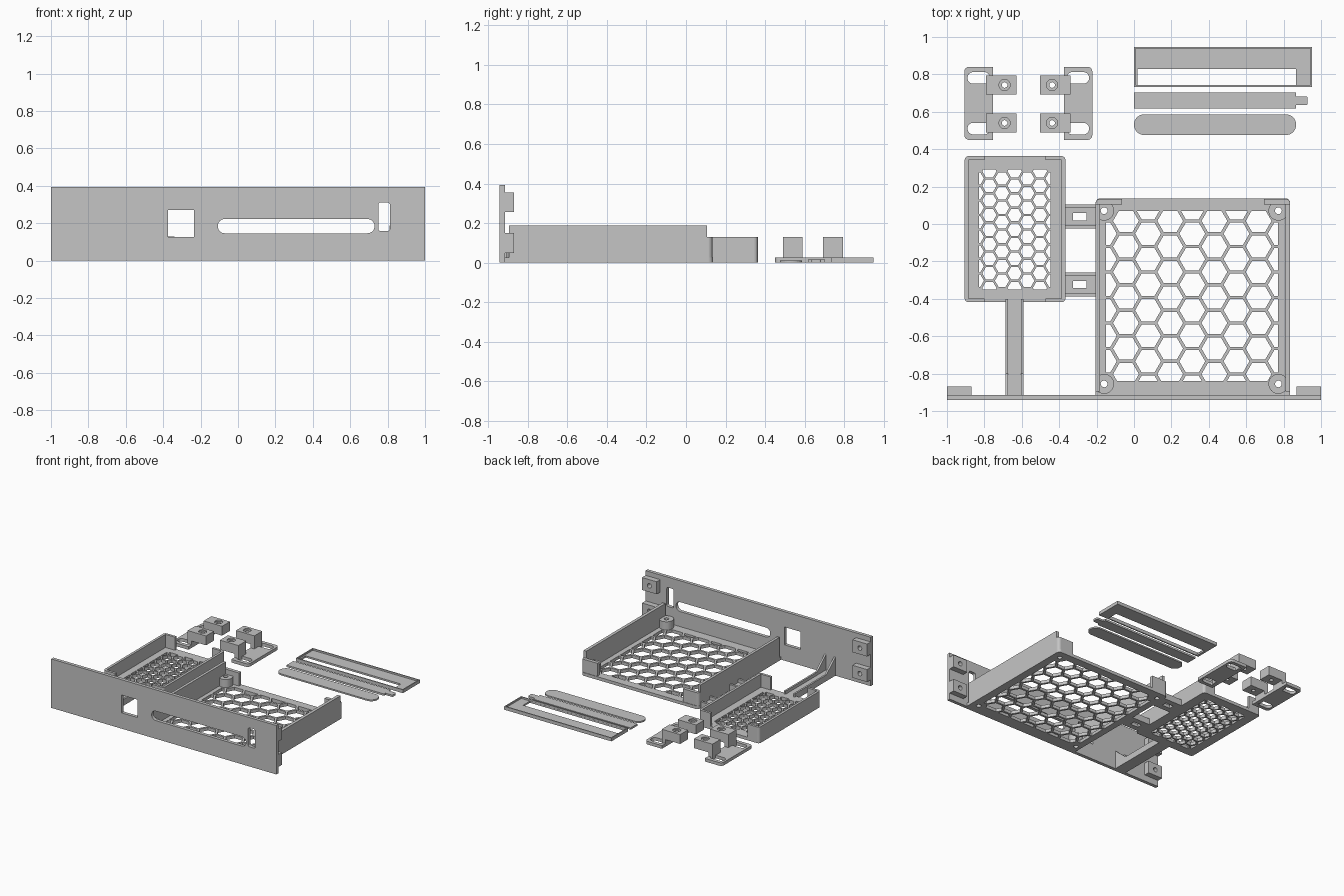
import bpy, bmesh, math
from mathutils import Vector

cube = bpy.data.objects.get("Cube")
if cube:
    bpy.data.objects.remove(cube, do_unlink=True)

grey = bpy.data.materials.new("light_grey")
grey.use_nodes = True
COLOUR = (0.56, 0.56, 0.56, 1)
grey.diffuse_color = COLOUR
grey.node_tree.nodes["Principled BSDF"].inputs["Base Color"].default_value = COLOUR


# ---- outlines ----
def rect(u0, u1, v0, v1, r=0.0, corners=(1, 1, 1, 1)):
    """Rounded rectangle; corners are lower left, lower right, upper right, upper left."""
    centres = [(u0, v0, 1, 1), (u1, v0, -1, 1), (u1, v1, -1, -1), (u0, v1, 1, -1)]
    pts = []
    for i, (u, v, su, sv) in enumerate(centres):
        if r == 0 or not corners[i]:
            pts.append((u, v))
            continue
        for k in range(9):
            a = math.pi * (1 + i / 2 + k / 16)
            pts.append((u + su * r + r * math.cos(a), v + sv * r + r * math.sin(a)))
    return pts


def ring(u, v, r, n=24):
    return [(u + r * math.cos(2 * math.pi * k / n),
             v + r * math.sin(2 * math.pi * k / n)) for k in range(n)]


def clip(poly, axis, limit, sign):
    """Keep the part of a convex outline on one side of a straight line."""
    out = []
    for a, b in zip(poly, poly[1:] + poly[:1]):
        da, db = sign * (a[axis] - limit), sign * (b[axis] - limit)
        if da >= 0:
            out.append(a)
        if da * db < 0:
            t = da / (da - db)
            out.append((a[0] + t * (b[0] - a[0]), a[1] + t * (b[1] - a[1])))
    return out


def honeycomb(x0, x1, y0, y1, cx, cy, pitch, strut):
    """Hexagonal holes that fill a rectangular window."""
    step, holes = pitch * math.sqrt(3) / 2, []
    radius = (pitch - strut) / math.sqrt(3)
    for i in range(-12, 13):
        for j in range(-16, 17):
            h = ring(cx + i * step, cy + (j + (i % 2) / 2) * pitch, radius, 6)
            for axis, limit, sign in ((0, x0, 1), (0, x1, -1), (1, y0, 1), (1, y1, -1)):
                h = clip(h, axis, limit, sign) if h else h
            if len(h) > 2:
                w = max(p[0] for p in h) - min(p[0] for p in h)
                d = max(p[1] for p in h) - min(p[1] for p in h)
                if min(w, d) > 0.008:
                    holes.append(h)
    return holes


# ---- solids ----
def plate(name, outline, w0, w1, holes=(), axis="z"):
    """Extrude an outline with holes from w0 to w1 along an axis."""
    cu = bpy.data.curves.new(name, "CURVE")
    cu.dimensions, cu.fill_mode = "2D", "BOTH"
    cu.extrude = (w1 - w0) / 2
    for pts in [outline, *holes]:
        sp = cu.splines.new("POLY")
        sp.points.add(len(pts) - 1)
        for p, (u, v) in zip(sp.points, pts):
            p.co = (u, v, 0, 1)
        sp.use_cyclic_u = True
    tmp = bpy.data.objects.new(name + "_curve", cu)
    bpy.context.collection.objects.link(tmp)
    bpy.context.view_layer.update()
    me = bpy.data.meshes.new_from_object(tmp.evaluated_get(bpy.context.evaluated_depsgraph_get()))
    bpy.data.objects.remove(tmp, do_unlink=True)
    bm = bmesh.new()
    bm.from_mesh(me)
    bmesh.ops.remove_doubles(bm, verts=bm.verts, dist=0.00005)
    for vert in bm.verts:
        u, v, w = vert.co
        w += (w0 + w1) / 2
        vert.co = Vector({"z": (u, v, w), "y": (u, w, v), "x": (w, u, v)}[axis])
    bmesh.ops.recalc_face_normals(bm, faces=bm.faces)
    for f in bm.faces:
        f.smooth = False
    bm.to_mesh(me)
    bm.free()
    me.name = name
    me.materials.clear()
    me.materials.append(grey)
    bpy.context.collection.objects.link(bpy.data.objects.new(name, me))


def box(name, x0, x1, y0, y1, z0, z1):
    plate(name, rect(x0, x1, y0, y1), z0, z1)


# ---- front panel with its openings ----
plate("front_panel", rect(-1, 1, 0, 0.393), -0.942, -0.915, axis="y", holes=[
    rect(-0.375, -0.235, 0.127, 0.27),
    rect(-0.108, 0.73, 0.146, 0.222, 0.037),
    rect(0.75, 0.812, 0.158, 0.31, 0.012)])

# mounting blocks behind both panel ends
for side in (-1, 1):
    for z in (0.05, 0.255):
        u0, u1 = sorted((side * 0.87, side))
        plate("mounting_block", rect(u0, u1, z, z + 0.1), -0.916, -0.87,
              [ring((u0 + u1) / 2, z + 0.05, 0.018)], "y")

# ---- large tray ----
FLOOR = 0.025
bosses = [(x, y) for x in (-0.16, 0.772) for y in (-0.855, 0.071)]
comb = honeycomb(-0.15, 0.77, -0.84, 0.07, -0.043, -0.12, 0.1365, 0.017)
# keep the comb clear of the boss footprints
comb = [h for h in comb if all(math.dist((sum(p[0] for p in h) / len(h),
        sum(p[1] for p in h) / len(h)), b) > 0.055 for b in bosses)]
plate("large_tray_floor", rect(-0.205, 0.835, -0.916, 0.137, 0.025, (0, 0, 1, 1)), 0, FLOOR,
      comb + [ring(x, y, 0.018) for x, y in bosses if not -0.15 < x < 0.77])
for x, y in bosses:
    outline = clip(clip(ring(x, y, 0.053, 32), 0, -0.204, 1), 0, 0.834, -1)
    plate("large_tray_boss", outline, 0.005, 0.09, [ring(x, y, 0.018)])
for x0, x1 in ((-0.205, -0.183), (0.81, 0.835)):
    box("large_tray_wall", x0, x1, -0.895, 0.107, 0, 0.187)
for x0, x1, left in ((-0.205, -0.065, 1), (0.695, 0.835, 0)):
    plate("large_tray_back_corner", rect(x0, x1, 0.105, 0.133, 0.022, (0, 0, 1 - left, left)), 0, 0.13)

# ---- small tray ----
plate("small_tray_floor", rect(-0.905, -0.367, -0.418, 0.363, 0.025), 0, FLOOR,
      honeycomb(-0.83, -0.447, -0.35, 0.292, -0.638, -0.03, 0.078, 0.012))
for x0, x1 in ((-0.905, -0.885), (-0.387, -0.367)):
    box("small_tray_wall", x0, x1, -0.395, 0.34, 0, 0.13)
for x0, x1, left in ((-0.905, -0.8, 1), (-0.472, -0.367, 0)):
    plate("small_tray_back_corner", rect(x0, x1, 0.343, 0.363, 0.02, (0, 0, 1 - left, left)), 0, 0.13)
    plate("small_tray_front_corner", rect(x0, x1, -0.418, -0.398, 0.02, (left, 1 - left, 0, 0)), 0, 0.13)
    for y0, y1 in ((0.335, 0.345), (-0.4, -0.39)):
        end = sorted((x0, x0 + 0.02)) if left else (x1 - 0.02, x1)
        box("small_tray_corner_join", *end, y0, y1, 0, 0.13)

# ---- links between the trays ----
for y0, y1 in ((-0.025, 0.105), (-0.387, -0.26)):
    yc = (y0 + y1) / 2
    plate("tray_link", rect(-0.37, -0.2, y0, y1), 0, FLOOR,
          [rect(-0.325, -0.255, yc - 0.02, yc + 0.02)])
    for y in (y0, y1 - 0.018):
        box("tray_link_rib", -0.37, -0.2, y, y + 0.018, 0, 0.05)

# ---- channel from the small tray to the panel ----
box("channel_floor", -0.687, -0.59, -0.916, -0.4, 0, FLOOR)
for x in (-0.687, -0.604):
    plate("channel_rib", [(-0.916, 0), (-0.4, 0), (-0.4, 0.05), (-0.8, 0.05), (-0.916, 0.15)],
          x, x + 0.014, axis="x")

# ---- pair of loose clamp brackets, mirrored ----
for s in (-1, 1):
    def span(a, b):
        return sorted((-0.565 + s * a, -0.565 + s * b))
    outer = (1, 0, 0, 1) if s < 0 else (0, 1, 1, 0)
    plate("bracket_base", rect(*span(0.19, 0.342), 0.45, 0.84, 0.025, outer), 0, FLOOR,
          [rect(*span(0.205, 0.325), y, y + 0.062, 0.03) for y in (0.479, 0.75)])
    for y in (0.49, 0.693):
        x0, x1 = span(0.062, 0.225)
        hx, hy = -0.565 + s * 0.127, y + 0.05
        plate("bracket_tab", rect(x0, x1, y, y + 0.1), 0.055, 0.12, [ring(hx, hy, 0.015)])
        plate("bracket_tab_top", rect(x0, x1, y, y + 0.1), 0.12, 0.13, [ring(hx, hy, 0.03)])
        box("bracket_leg", *span(0.19, 0.225), y, y + 0.1, 0, 0.13)

# ---- loose slot cover parts ----
plate("cover_frame", rect(0, 0.952, 0.733, 0.947), 0, 0.014, [rect(0.02, 0.867, 0.743, 0.83)])
box("cover_frame_back_lip", 0, 0.952, 0.938, 0.947, 0, 0.027)
box("cover_frame_front_lip", 0, 0.952, 0.733, 0.742, 0, 0.027)
box("cover_frame_end_lip", 0.944, 0.952, 0.733, 0.947, 0, 0.027)
box("cover_frame_start_lip", 0, 0.008, 0.733, 0.947, 0, 0.027)
box("light_bar", 0, 0.865, 0.617, 0.703, 0, 0.015)
plate("light_bar_tab", rect(0.86, 0.928, 0.635, 0.683, 0.01, (0, 1, 1, 0)), 0, 0.015)
plate("slot_insert", rect(0, 0.867, 0.476, 0.586, 0.054), 0, 0.012)
